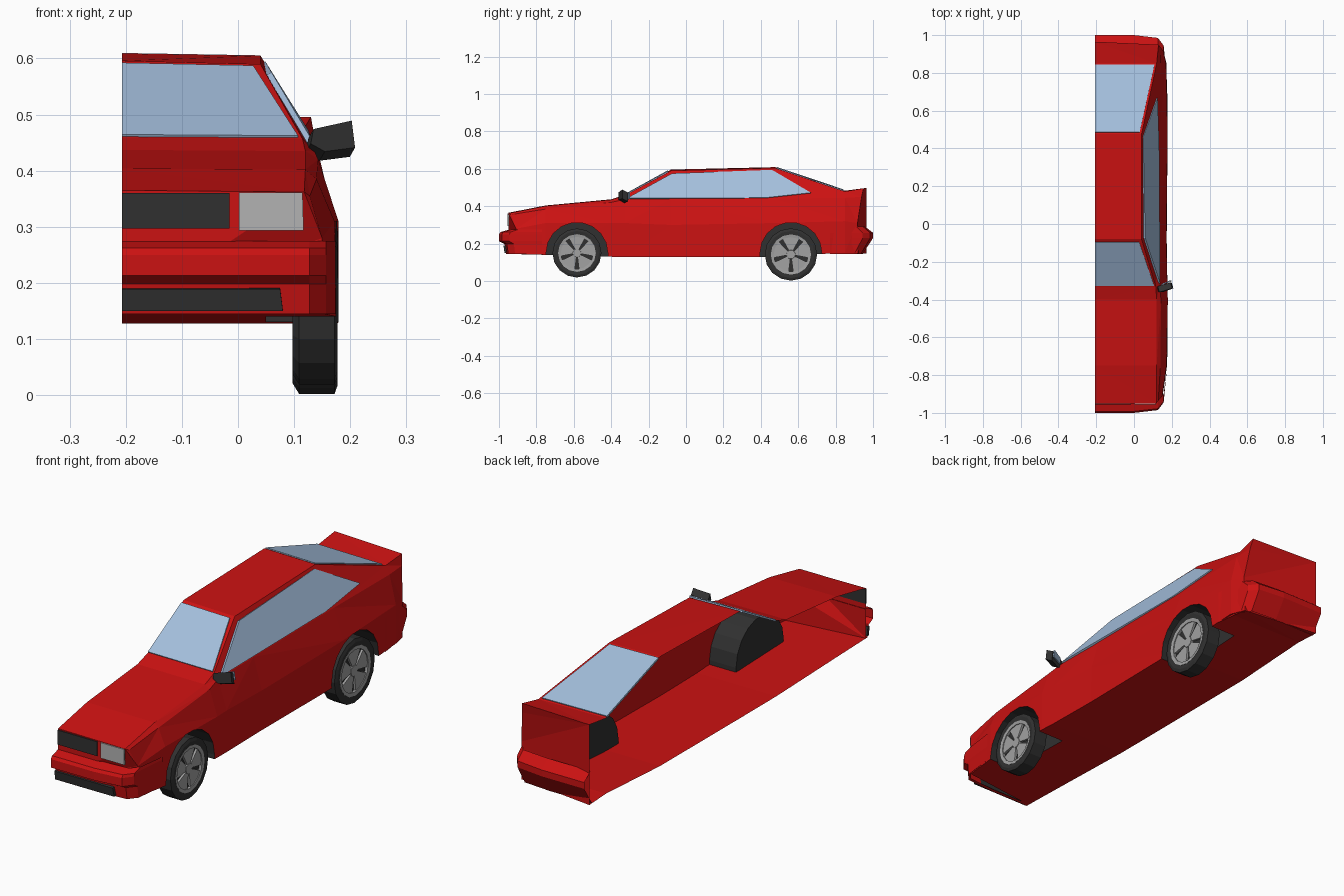
import bpy, bmesh, math
from mathutils import Vector

if "Cube" in bpy.data.objects:
    bpy.data.objects.remove(bpy.data.objects["Cube"])

CUT = -0.207  # open centre plane of the half car


def material(name, rgb):
    m = bpy.data.materials.new(name)
    m.diffuse_color = (*rgb, 1)
    m.use_nodes = True
    m.node_tree.nodes["Principled BSDF"].inputs["Base Color"].default_value = m.diffuse_color
    return m


RED = material("red_paint", (0.6, 0.006, 0.006))
DARK = material("dark_trim", (0.03, 0.03, 0.03))
GLASS = material("glass", (0.37, 0.52, 0.72))
LAMP = material("lamp", (0.45, 0.45, 0.45))
RIM = material("rim", (0.36, 0.36, 0.36))


def make(name, verts, faces, *mats):
    me = bpy.data.meshes.new(name)
    bm = bmesh.new()
    vs = [bm.verts.new(v) for v in verts]
    for f in faces:
        bm.faces.new([vs[i] for i in f])
    bmesh.ops.recalc_face_normals(bm, faces=bm.faces)
    bm.to_mesh(me)
    bm.free()
    for m in mats:
        me.materials.append(m)
    ob = bpy.data.objects.new(name, me)
    bpy.context.collection.objects.link(ob)
    return ob


def loft(name, rings, *mats, caps=True, closed=True):
    n = len(rings[0])
    verts = [p for r in rings for p in r]
    faces = []
    for i in range(len(rings) - 1):
        for j in range(n if closed else n - 1):
            k = (j + 1) % n
            faces.append((i * n + j, i * n + k, (i + 1) * n + k, (i + 1) * n + j))
    if caps:
        faces += [tuple(range(n)), tuple(range(len(verts) - n, len(verts)))]
    return make(name, verts, faces, *mats)


def panel(name, pts, mat, t=0.008):
    # flat pane straddling the body skin
    pts = [Vector(p) for p in pts]
    nrm = (pts[1] - pts[0]).cross(pts[2] - pts[0]).normalized() * t / 2
    return loft(name, [[p - nrm for p in pts], [p + nrm for p in pts]], mat)


def corner(x, y, z):
    # rounds the nose and tail in plan
    if abs(y) > 0.9:
        y -= math.copysign(max(0, x - 0.118) * 1.3, y)
    return (x, y, z)


# Body shell: y, centre z, top edge, belt, widest point, sill
stations = [
    (-.95, .365, (.118, .362), (.128, .355), (.15, .28), (.152, .145)),
    (-.75, .404, (.12, .402), (.14, .385), (.172, .31), (.175, .14)),
    (-.40, .437, (.12, .435), (.143, .42), (.179, .31), (.179, .13)),
    (-.33, .459, (.115, .457), (.135, .437), (.177, .31), (.177, .128)),
    (-.08, .596, (.04, .59), (.132, .437), (.171, .30), (.173, .128)),
    (.476, .609, (.04, .605), (.132, .44), (.178, .31), (.178, .13)),
    (.85, .483, (.12, .479), (.14, .445), (.17, .32), (.172, .152)),
    (.965, .498, (.13, .496), (.138, .45), (.155, .31), (.152, .146)),
]
rings = []
for y, zc, *pts in stations:
    ring = [(CUT, zc)] + pts + [(CUT, pts[-1][1])]
    rings.append([corner(x, y, z) for x, z in ring])
body = loft("body", rings, RED, DARK)
bm = bmesh.new()
bm.from_mesh(body.data)
bmesh.ops.triangulate(bm, faces=bm.faces)
bm.to_mesh(body.data)
bm.free()

# Wheel wells cut out of the body, leaving dark linings
WHEELS = [("front", -.583, .15, .131), ("rear", .561, .142, .14)]
cutters = []
for name, cy, cz, r in WHEELS:
    arc = [(cy + .165 * math.cos(a), .15 + .163 * math.sin(a))
           for a in [math.pi * i / 9 for i in range(10)]]
    arc += [(cy - .165, .05), (cy + .165, .05)]
    c = loft(name + "_well_cutter", [[(x, y, z) for y, z in arc] for x in (.05, .3)], RED, DARK)
    for p in c.data.polygons:
        p.material_index = 1
    c.hide_render = True
    mod = body.modifiers.new(name + "_well", "BOOLEAN")
    mod.operation, mod.solver, mod.object = "DIFFERENCE", "EXACT", c
    cutters.append(c)
bpy.context.view_layer.update()
shell = bpy.data.meshes.new_from_object(body.evaluated_get(bpy.context.evaluated_depsgraph_get()))
body.modifiers.clear()
body.data = shell
for c in cutters:
    bpy.data.objects.remove(c)

# Open the centre plane
bm = bmesh.new()
bm.from_mesh(shell)
bmesh.ops.delete(bm, geom=[f for f in bm.faces if all(v.co.x < CUT + .001 for v in f.verts)],
                 context="FACES")
bm.to_mesh(shell)
bm.free()


# Bumpers wrapping round the corners
def bumper(name, s, profile):
    path = [(CUT, 1, .945), (0, 1, .945), (.127, .985, .935), (.157, .945, .9), (.174, .77, .77)]
    rings = []
    for x, outer, inner in path:
        rings.append([(x, s * (inner + (outer - inner) * t), z) for t, z in profile])
    loft(name, rings, RED, caps=False, closed=False)


bumper("front_bumper", -1, [(0, .275), (.85, .262), (1, .25), (1, .213), (.45, .198), (.3, .145), (0, .145)])
bumper("rear_bumper", 1, [(.2, .292), (1, .258), (1, .23), (0, .145)])

# Windows
panel("windshield", [(CUT, -.095, .589), (.027, -.095, .584), (.107, -.327, .459), (CUT, -.327, .461)], GLASS)
panel("rear_window", [(CUT, .485, .606), (.03, .485, .602), (.108, .842, .482), (CUT, .842, .486)], GLASS)


def side_x(z):
    return .04 + (.6 - z) * .568


outline = [(-.315, .441, .004), (-.075, .573, 0), (.46, .592, 0), (.668, .47, .007), (.42, .443, 0)]
panel("side_window", [(side_x(z) + dx, y, z) for y, z, dx in outline], GLASS, .01)

# Grille, headlight and lower intake
panel("grille", [(CUT, -.951, .297), (-.015, -.951, .297), (-.015, -.951, .36), (CUT, -.951, .36)], DARK)
panel("headlight", [(.002, -.951, .293), (.117, -.951, .293), (.115, -.951, .361), (.002, -.951, .361)], LAMP)
panel("lower_intake", [(CUT, -.964, .151), (.08, -.964, .151), (.075, -.97, .19), (CUT, -.97, .19)], DARK, .012)

# Door mirror with reflective back
panel("door_mirror", [(.125, -.345, .44), (.15, -.345, .426), (.204, -.325, .433), (.198, -.325, .481),
                      (.13, -.345, .466)], DARK, .036)
panel("mirror_glass", [(.145, -.321, .434), (.198, -.301, .439), (.193, -.301, .474), (.145, -.321, .462)],
      GLASS, .006)


# Wheels
def ring(x, r, cy, cz, n=16):
    return [(x, cy + r * math.cos(2 * math.pi * i / n), cz + r * math.sin(2 * math.pi * i / n))
            for i in range(n)]


for name, cy, cz, r in WHEELS:
    tyre = [(.10, .7), (.097, .86), (.109, 1), (.172, 1), (.177, .9), (.175, .76), (.16, .74)]
    loft(name + "_tyre", [ring(x, r * k, cy, cz) for x, k in tyre], DARK)
    lip = [(.162, .77), (.176, .77), (.174, .66), (.162, .66)]
    loft(name + "_rim", [ring(x, r * k, cy, cz) for x, k in lip], RIM, caps=False)
    loft(name + "_hub", [ring(x, r * k, cy, cz, 10) for x, k in [(.16, .2), (.172, .17)]], RIM)
    verts, faces = [], []
    for s in range(5):
        a = math.pi / 2 + s * math.tau / 5
        base = len(verts)
        for x in (.16, .17):
            for k, da in [(.12, -.5), (.69, -.5), (.7, 0), (.69, .5), (.12, .5)]:
                verts.append((x, cy + r * k * math.cos(a + da), cz + r * k * math.sin(a + da)))
        faces.append([base + i for i in range(5)])
        faces.append([base + 5 + i for i in range(5)])
        faces += [[base + i, base + (i + 1) % 5, base + 5 + (i + 1) % 5, base + 5 + i] for i in range(5)]
    make(name + "_spokes", verts, faces, RIM)
